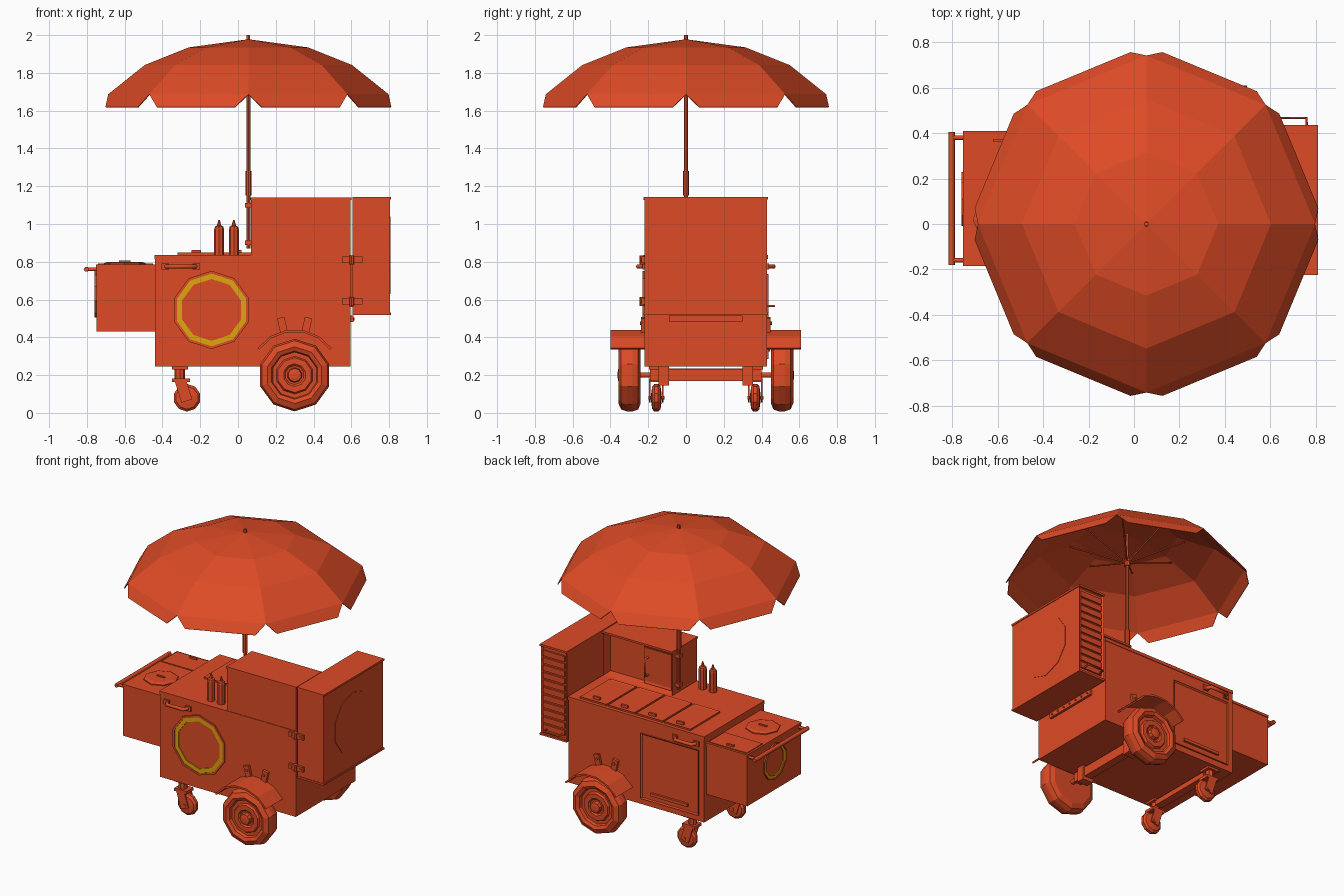
import bpy, bmesh
from math import sin, cos, pi, radians
from mathutils import Vector, Matrix

if "Cube" in bpy.data.objects:
    bpy.data.objects.remove(bpy.data.objects["Cube"])


def material(name, rgb):
    m = bpy.data.materials.new(name)
    m.use_nodes = True
    m.diffuse_color = (*rgb, 1)
    m.node_tree.nodes["Principled BSDF"].inputs["Base Color"].default_value = (*rgb, 1)
    return m


RED = material("orange_red", (0.73, 0.07, 0.019))
YELLOW = material("golden_yellow", (0.75, 0.38, 0.004))
MID = 0.105   # centre plane of the cart body
POLE_X = 0.055


def finish(name, bm, mat=RED):
    bmesh.ops.recalc_face_normals(bm, faces=bm.faces)
    mesh = bpy.data.meshes.new(name)
    bm.to_mesh(mesh)
    bm.free()
    mesh.materials.append(mat)
    ob = bpy.data.objects.new(name, mesh)
    bpy.context.collection.objects.link(ob)
    return ob


def box(name, x, y, z, turn=None, recess=None, mat=RED):
    """Box from ranges; turn = angle about y, recess = (direction, border, depth)."""
    bm = bmesh.new()
    size = Vector((x[1] - x[0], y[1] - y[0], z[1] - z[0]))
    centre = Vector((sum(x), sum(y), sum(z))) / 2
    bmesh.ops.create_cube(bm, size=1)
    bmesh.ops.scale(bm, vec=size, verts=bm.verts)
    if recess:
        way, border, depth = recess
        face = max(bm.faces, key=lambda f: f.normal.dot(Vector(way)))
        bmesh.ops.inset_individual(bm, faces=[face], thickness=border)
        bmesh.ops.translate(bm, verts=face.verts, vec=-depth * Vector(way))
    if turn:
        bmesh.ops.rotate(bm, verts=bm.verts, matrix=Matrix.Rotation(turn, 3, 'Y'))
    bmesh.ops.translate(bm, verts=bm.verts, vec=centre)
    return finish(name, bm, mat)


def lathe(name, profile, at, axis='Z', n=10, side=1, closed=False, mat=RED):
    """Turn (radius, height) points about an axis; closed joins the profile ends."""
    bm = bmesh.new()
    rings = []
    for r, h in profile:
        ring = []
        for i in range(n):
            t = pi / 2 + 2 * pi * i / n
            u, v, w = r * cos(t), r * sin(t), h * side
            p = {'X': (w, u, v), 'Y': (u, w, v), 'Z': (u, v, w)}[axis]
            ring.append(bm.verts.new(Vector(p) + Vector(at)))
        rings.append(ring)
    pairs = list(zip(rings, rings[1:]))
    if closed:
        pairs.append((rings[-1], rings[0]))
    else:
        bm.faces.new(rings[0])
        bm.faces.new(rings[-1])
    for a, b in pairs:
        for i in range(n):
            j = (i + 1) % n
            bm.faces.new((a[i], a[j], b[j], b[i]))
    return finish(name, bm, mat)


def rod(name, points, r=0.01):
    """Round bar along a path."""
    cu = bpy.data.curves.new(name, 'CURVE')
    cu.dimensions = '3D'
    cu.bevel_depth, cu.bevel_resolution, cu.use_fill_caps = r, 1, True
    sp = cu.splines.new('POLY')
    sp.points.add(len(points) - 1)
    for p, co in zip(sp.points, points):
        p.co = (*co, 1)
    cu.materials.append(RED)
    ob = bpy.data.objects.new(name, cu)
    bpy.context.collection.objects.link(ob)
    return ob


def emblem(name, at, r, axis, side):
    """Raised rim with a yellow ring inside."""
    for part, a, b, h, mat in (("rim", 0.93, 1, 0.009, RED), ("ring", 0.79, 0.93, 0.006, YELLOW)):
        lathe(f"{name}_{part}", [(r * a, 0), (r * b, 0), (r * b, h), (r * a, h)],
              at, axis, side=side, closed=True, mat=mat)


# Main body with counter top, side box and cupboard
box("body", (-0.44, 0.595), (-0.22, 0.43), (0.245, 0.82))
box("counter_top", (-0.443, 0.598), (-0.224, 0.434), (0.815, 0.837))
box("side_box", (-0.75, -0.44), (-0.18, 0.405), (0.43, 0.775))
box("side_box_top", (-0.753, -0.44), (-0.184, 0.41), (0.77, 0.786))
box("cupboard", (0.607, 0.805), (-0.22, 0.43), (0.525, 1.135), recess=((0, 1, 0), 0.015, 0.012))
for z in (0.518, 1.13):
    box("cupboard_edge", (0.605, 0.81), (-0.224, 0.435), (z, z + 0.013))
box("cupboard_joint", (0.59, 0.61), (-0.1, 0.35), (0.56, 0.8))
for i in range(11):
    z = 0.555 + i * 0.051
    box("louver", (0.625, 0.79), (0.412, 0.429), (z, z + 0.038))
lathe("cupboard_disc", [(0.205, 0), (0.205, 0.003)], (0.805, 0.1, 0.835), 'X')
rod("cupboard_handle", [(0.64, 0.42, 0.565), (0.64, 0.467, 0.565),
                        (0.76, 0.467, 0.565), (0.76, 0.42, 0.565)], 0.006)

# Mounting strip with rivets below the cupboard
box("mount_strip", (0.595, 0.612), (-0.09, 0.3), (0.48, 0.515))
for i in range(7):
    lathe("rivet", [(0.007, 0), (0.007, 0.006)], (0.612, -0.065 + i * 0.057, 0.497), 'X', 6)

# Display case with sliding door
box("display_case", (0.07, 0.595), (-0.22, 0.05), (0.837, 1.13), recess=((0, 1, 0), 0.02, 0.06))
box("display_top", (0.067, 0.6), (-0.224, 0.056), (1.128, 1.141))
box("display_door", (0.09, 0.3), (0.0, 0.03), (0.857, 1.11), recess=((0, 1, 0), 0.02, 0.006))
rod("display_handle", [(0.27, 0.025, 0.92), (0.27, 0.06, 0.92),
                       (0.27, 0.06, 1.04), (0.27, 0.025, 1.04)], 0.007)

# Counter lids with handles
for i in range(4):
    x = -0.22 + i * 0.213
    box("counter_lid", (x - 0.1, x + 0.1), (0.085, 0.41), (0.835, 0.848), recess=((0, 0, 1), 0.012, 0.004))
    box("lid_handle", (x - 0.025, x + 0.025), (0.365, 0.38), (0.843, 0.862))

# Side box lids and push bar
lathe("round_lid", [(0.11, 0), (0.11, 0.01), (0.09, 0.017), (0.02, 0.017)], (-0.6, 0.02, 0.783), n=8)
box("round_lid_grip", (-0.63, -0.57), (0.013, 0.027), (0.797, 0.806))
box("flat_lid", (-0.74, -0.45), (0.225, 0.395), (0.783, 0.792))
box("flat_lid_handle", (-0.62, -0.57), (0.36, 0.375), (0.79, 0.803))
rod("push_bar", [(-0.803, -0.18, 0.76), (-0.803, 0.405, 0.76)], 0.014)
for y in (-0.16, 0.38):
    rod("push_bar_arm", [(-0.803, y, 0.76), (-0.73, y, 0.76)], 0.01)

# Emblems
emblem("front_emblem", (-0.14, -0.22, 0.545), 0.207, 'Y', -1)
emblem("side_emblem", (-0.75, 0.11, 0.63), 0.125, 'X', -1)

# Back door panel
box("back_door", (-0.4, 0.04), (0.425, 0.438), (0.285, 0.735), recess=((0, 1, 0), 0.015, 0.01))
box("back_door_slot", (-0.32, -0.04), (0.425, 0.445), (0.325, 0.345))

# Hinges between body and cupboard
for z in (0.81, 0.59):
    box("hinge", (0.55, 0.66), (-0.235, -0.22), (z - 0.017, z + 0.017))
    lathe("hinge_pin", [(0.013, -0.024), (0.013, 0.024)], (0.602, -0.232, z), n=8)
    for x in (0.57, 0.642):
        lathe("hinge_bolt", [(0.008, 0), (0.008, 0.006)], (x, -0.235, z), 'Y', 6, -1)

# Parts repeated on front and back sides
for side, word in ((-1, "front"), (1, "back")):
    def off(d):
        return MID + side * d

    def span(a, b):
        return tuple(sorted((off(a), off(b))))

    # Grab handle
    rod(word + "_grab_handle", [(-0.385, off(0.32), 0.775), (-0.365, off(0.36), 0.775),
                                (-0.24, off(0.36), 0.775), (-0.22, off(0.32), 0.775)], 0.012)
    for x in (-0.385, -0.22):
        box(word + "_handle_plate", (x - 0.02, x + 0.02), span(0.32, 0.335), (0.758, 0.792))

    # Wheel
    lathe(word + "_wheel", [(0.03, -0.058), (0.15, -0.058), (0.182, -0.045), (0.192, -0.015),
                            (0.192, 0.015), (0.182, 0.045), (0.15, 0.06), (0.128, 0.05), (0.122, 0.03),
                            (0.1, 0.03), (0.092, 0.045), (0.06, 0.045), (0.05, 0.035),
                            (0.04, 0.035), (0.035, 0.06), (0.015, 0.064)],
          (0.3, off(0.403), 0.2), 'Y', side=side)

    # Fender arch
    bm = bmesh.new()
    rows = []
    for i in range(6):
        t = radians(36 + i * 108 / 5)
        rows.append([bm.verts.new((0.3 + r * cos(t), off(d), 0.2 + r * sin(t)))
                     for r, d in ((0.243, 0.32), (0.243, 0.505), (0.231, 0.505), (0.231, 0.32))])
    for a, b in zip(rows, rows[1:]):
        for k in range(4):
            m = (k + 1) % 4
            bm.faces.new((a[k], a[m], b[m], b[k]))
    bm.faces.new(rows[0])
    bm.faces.new(rows[-1])
    finish(word + "_fender", bm)
    for s in (-1, 1):
        x = 0.3 + s * 0.065
        box(word + "_fender_bracket", (x - 0.02, x + 0.02), span(0.32, 0.342), (0.425, 0.505), turn=s * 0.22)
        lathe(word + "_bracket_bolt", [(0.009, 0), (0.009, 0.007)], (x, off(0.342), 0.475), 'Y', 6, side)

    # Caster
    y = off(0.262)
    lathe(word + "_caster_wheel", [(0.025, -0.027), (0.06, -0.022), (0.073, -0.01), (0.073, 0.01),
                                   (0.06, 0.022), (0.025, 0.027)], (-0.27, y, 0.08), 'Y', side=side)
    box(word + "_caster_plate", (-0.35, -0.265), (y - 0.04, y + 0.04), (0.23, 0.247))
    lathe(word + "_caster_swivel", [(0.028, 0.17), (0.028, 0.235)], (-0.308, y, 0), n=8)
    box(word + "_caster_crown", (-0.35, -0.255), (y - 0.038, y + 0.038), (0.163, 0.182))
    for s in (-0.034, 0.034):
        box(word + "_caster_fork", (-0.318, -0.258), (y + s - 0.004, y + s + 0.004), (0.06, 0.175), turn=-0.3)
    rod(word + "_caster_axle", [(-0.27, y - 0.042, 0.08), (-0.27, y + 0.042, 0.08)], 0.012)
    box(word + "_axle_mount", (0.26, 0.34), span(0.195, 0.25), (0.145, 0.247))

# Axle and caster beam
rod("axle", [(0.3, -0.29, 0.2), (0.3, 0.5, 0.2)], 0.016)
box("axle_beam", (0.272, 0.328), (-0.19, 0.4), (0.168, 0.232))
box("caster_beam", (-0.335, -0.28), (-0.13, 0.34), (0.2, 0.235))

# Squeeze bottles
for x in (-0.1, -0.022):
    lathe("bottle", [(0.026, 0), (0.026, 0.135), (0.022, 0.15), (0.012, 0.155), (0.004, 0.185)],
          (x, -0.15, 0.836), n=8)

# Umbrella pole, sleeve and clamps
lathe("pole", [(0.011, 0.87), (0.011, 1.97)], (POLE_X, 0, 0), n=8)
lathe("pole_sleeve", [(0.016, 1.15), (0.016, 1.28)], (POLE_X, 0, 0), n=8)
lathe("pole_tip", [(0.012, 1.965), (0.01, 2.0)], (POLE_X, 0, 0), n=6)
for z in (0.9, 1.1):
    box("pole_clamp", (POLE_X - 0.018, 0.085), (-0.018, 0.018), (z - 0.012, z + 0.012))

# Eight-panel umbrella with hanging flaps
bm = bmesh.new()


def polar(r, deg, z):
    t = radians(deg)
    return bm.verts.new((POLE_X + r * cos(t), r * sin(t), z))


apex = bm.verts.new((POLE_X, 0, 1.978))
rings = [[polar(r, 45 * i, z) for i in range(8)]
         for r, z in ((0.315, 1.935), (0.548, 1.842), (0.742, 1.687))]
for i in range(8):
    j = (i + 1) % 8
    bm.faces.new((apex, rings[0][i], rings[0][j]))
    for a, b in zip(rings, rings[1:]):
        bm.faces.new((a[i], b[i], b[j], a[j]))
    low = [polar(0.76, 45 * i + d, 1.62) for d in (5.3, 39.7)]
    bm.faces.new((rings[2][i], low[0], low[1], rings[2][j]))
canopy = finish("canopy", bm)
solid = canopy.modifiers.new("thickness", 'SOLIDIFY')
solid.thickness = 0.005

# Umbrella hub and struts
lathe("umbrella_hub", [(0.02, 1.74), (0.02, 1.79)], (POLE_X, 0, 0), n=8)
for i in range(8):
    t = i * pi / 4
    rod("strut", [(POLE_X + r * cos(t), r * sin(t), z) for r, z in ((0.01, 1.77), (0.36, 1.9))], 0.005)
